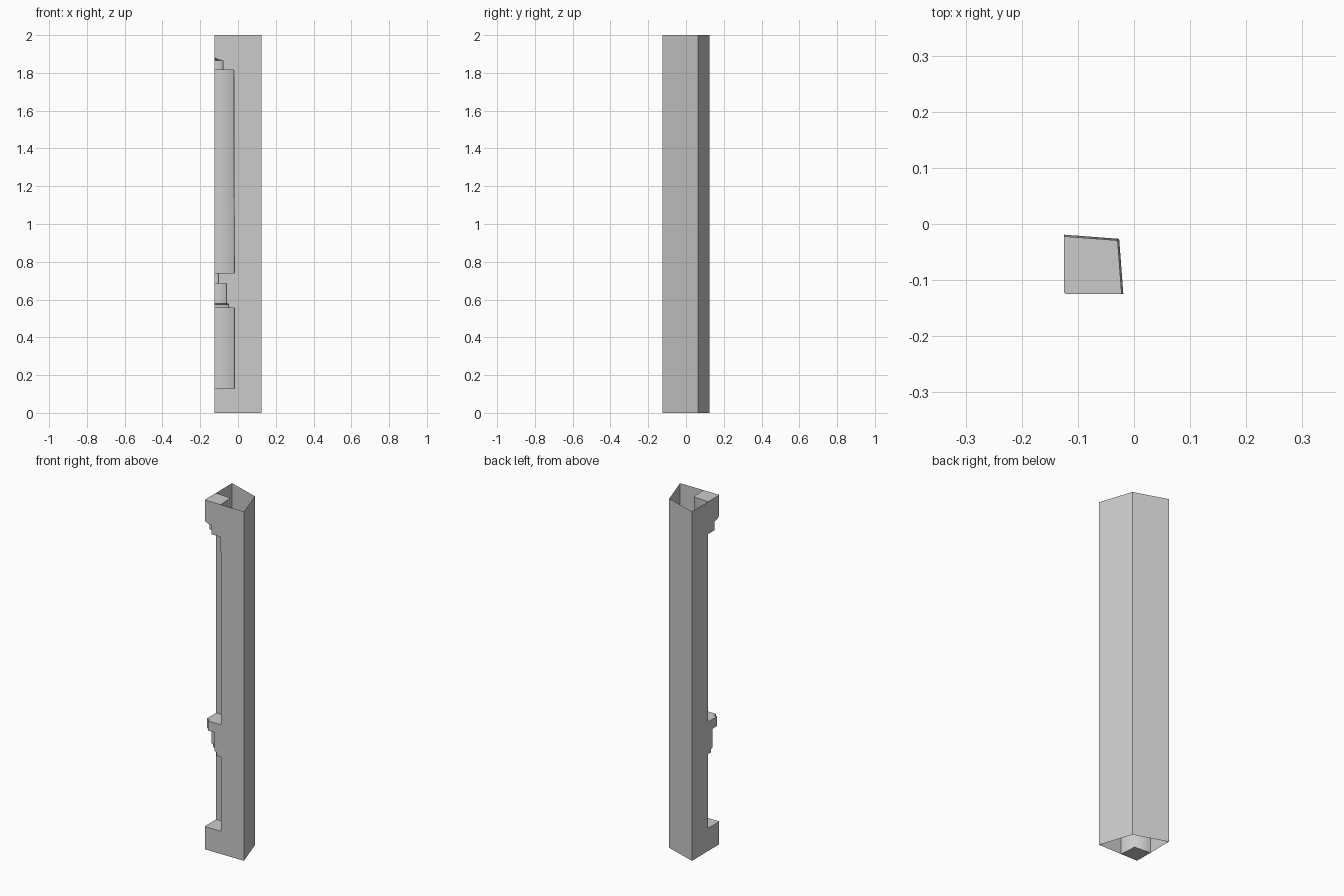
import bpy

old = bpy.data.objects.get("Cube")
if old:
    bpy.data.objects.remove(old, do_unlink=True)

stone = bpy.data.materials.new("light grey stone")
stone.use_nodes = True
GREY = (0.6, 0.6, 0.6, 1)
stone.diffuse_color = GREY
stone.node_tree.nodes["Principled BSDF"].inputs["Base Color"].default_value = GREY

AXIS = -0.125      # column axis, in both x and y
HEIGHT = 2.0
OUTER = 0.25
TINY = 0.003       # radius of the solid blocks at the axis

# Recess outline as (radius, height), from the foot to the head
foot = [(TINY, 0), (TINY, 0.13), (0.106, 0.13)]
collar = [(0.106, 0.555), (0.077, 0.555), (0.075, 0.575), (0.065, 0.58),
          (0.065, 0.685), (0.022, 0.685), (0.022, 0.74), (0.106, 0.74)]
head = [(0.103, 1.815), (0.045, 1.815), (0.045, 1.865), (0.02, 1.87),
        (TINY, 1.88), (TINY, HEIGHT)]
outline = foot + collar + head


def add_part(name, verts, faces, smooth=()):
    mesh = bpy.data.meshes.new(name)
    mesh.from_pydata(verts, [], faces)
    mesh.materials.append(stone)
    for i in smooth:
        mesh.polygons[i].use_smooth = True
    obj = bpy.data.objects.new(name, mesh)
    bpy.context.collection.objects.link(obj)


def sweep(name, profile, bulge, inward=False, round_walls=False):
    """Quarter turn in two segments; each band has its own vertices."""
    verts, faces, smooth = [], [], []
    for low, high in zip(profile, profile[1:]):
        base = len(verts)
        for r, z in (low, high):
            for dx, dy in ((r, 0), (r * bulge, r * bulge), (0, r)):
                verts.append((AXIS + dx, AXIS + dy, z))
        for i in range(2):
            face = [base + i, base + i + 1, base + i + 4, base + i + 3]
            if round_walls and high[1] > low[1]:
                smooth.append(len(faces))
            faces.append(face[::-1] if inward else face)
    add_part(name, verts, faces, smooth)


# Outer walls, open at top and bottom
sweep("outer_wall", [(OUTER, 0), (OUTER, HEIGHT)], 0.75)

# Stepped recess with the closed ends of the foot and head blocks
sweep("recess", [(0.106, 0)] + outline + [(0.103, HEIGHT)], 0.93,
      inward=True, round_walls=True)

# Hidden backs of the blocks, seen through the open ends
for name, bottom, top, r in (("foot_back", 0, 0.13, 0.106),
                             ("collar_back", 0.555, 0.74, 0.106),
                             ("head_back", 1.815, HEIGHT, 0.103)):
    sweep(name, [(r, bottom), (r, top)], 0.93, round_walls=True)

# Flat cut faces on the two straight sides
border = [(OUTER, 0), (OUTER, HEIGHT)] + outline[::-1]
order = list(range(len(border)))
add_part("front_cut_face", [(AXIS + r, AXIS, z) for r, z in border], [order])
add_part("right_cut_face", [(AXIS, AXIS + r, z) for r, z in border], [order[::-1]])
